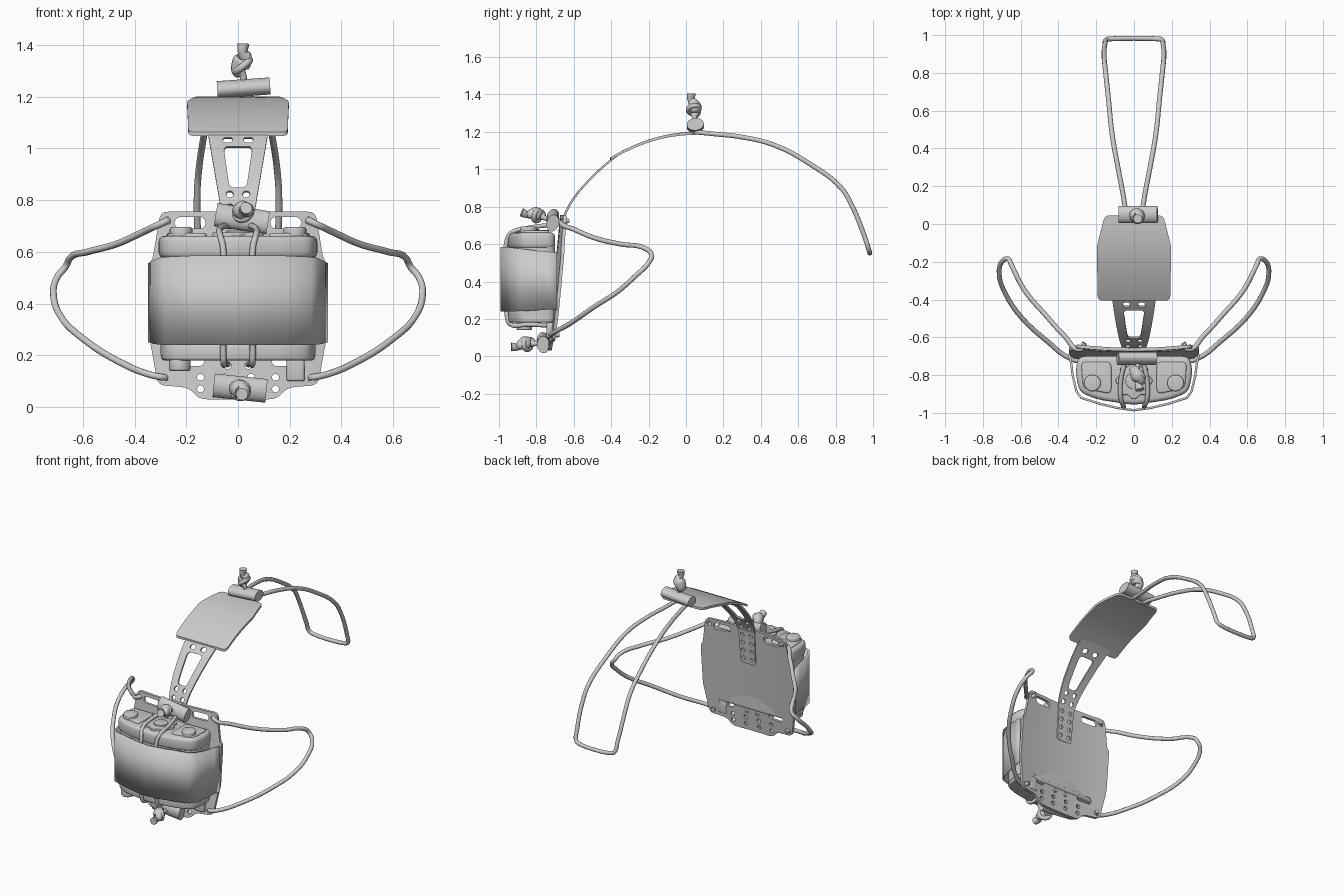
import bpy, bmesh, math
from mathutils import Matrix, Vector, Euler

if "Cube" in bpy.data.objects:
    bpy.data.objects.remove(bpy.data.objects["Cube"])


def finish(name, bm=None, mesh=None, angle=35):
    if mesh is None:
        mesh = bpy.data.meshes.new(name)
    if bm is None:
        bm = bmesh.new()
        bm.from_mesh(mesh)
        bmesh.ops.remove_doubles(bm, verts=bm.verts, dist=1e-5)
    bmesh.ops.recalc_face_normals(bm, faces=bm.faces)
    bm.to_mesh(mesh)
    bm.free()
    ob = bpy.data.objects.new(name, mesh)
    bpy.context.collection.objects.link(ob)
    bpy.ops.object.select_all(action='DESELECT')
    ob.select_set(True)
    bpy.context.view_layer.objects.active = ob
    bpy.ops.object.shade_smooth_by_angle(angle=math.radians(angle))
    return ob


def curve_mesh(cu):
    ob = bpy.data.objects.new("temp", cu)
    bpy.context.collection.objects.link(ob)
    dg = bpy.context.evaluated_depsgraph_get()
    me = bpy.data.meshes.new_from_object(ob.evaluated_get(dg))
    bpy.data.objects.remove(ob)
    return me


def tube(name, pts, r, cyclic=False, radii=None, matrix=None):
    cu = bpy.data.curves.new(name, 'CURVE')
    cu.dimensions = '3D'
    cu.bevel_depth, cu.bevel_resolution, cu.resolution_u = r, 3, 6
    cu.use_fill_caps = True
    s = cu.splines.new('BEZIER')
    s.bezier_points.add(len(pts) - 1)
    for i, (b, p) in enumerate(zip(s.bezier_points, pts)):
        b.co = p
        b.handle_left_type = b.handle_right_type = 'AUTO'
        b.radius = radii[i] if radii else 1
    s.use_cyclic_u = cyclic
    me = curve_mesh(cu)
    if matrix:
        me.transform(matrix)
    return finish(name, mesh=me, angle=60)


def mirrored(half):
    """Right-hand points, listed one way round, closed by their mirror image."""
    return half + [(-x, y) for x, y in reversed(half) if x > 1e-4]


def rounded(pts, r):
    out = []
    for i, p in enumerate(pts):
        p, a, b = Vector(p), Vector(pts[i - 1]), Vector(pts[(i + 1) % len(pts)])
        a = p + (a - p).normalized() * min(r, (a - p).length * .45)
        b = p + (b - p).normalized() * min(r, (b - p).length * .45)
        for t in (0, .25, .5, .75, 1):
            out.append(tuple(a * (1 - t) ** 2 + p * 2 * t * (1 - t) + b * t * t))
    return out


def slot(x, y, w, h):
    d = max(w - h, 0) / 2
    return [(x + math.copysign(d, math.cos(a)) + h / 2 * math.cos(a), y + h / 2 * math.sin(a))
            for a in [(k + .5) * math.tau / 16 for k in range(16)]]


def sheet(name, outline, holes, thick, place):
    """Flat perforated sheet, cut into strips and bent by place(u, v, w)."""
    cu = bpy.data.curves.new(name, 'CURVE')
    cu.dimensions, cu.fill_mode, cu.extrude = '2D', 'BOTH', thick / 2
    for loop in [outline] + holes:
        s = cu.splines.new('POLY')
        s.points.add(len(loop) - 1)
        for q, p in zip(s.points, loop):
            q.co = (p[0], p[1], 0, 1)
        s.use_cyclic_u = True
    me = curve_mesh(cu)
    bm = bmesh.new()
    bm.from_mesh(me)
    bmesh.ops.remove_doubles(bm, verts=bm.verts, dist=1e-5)
    for axis in (0, 1):
        lo, hi = min(p[axis] for p in outline), max(p[axis] for p in outline)
        for k in range(1, 12):
            co, no = [0, 0, 0], [0, 0, 0]
            co[axis], no[axis] = lo + (hi - lo) * k / 12, 1
            bmesh.ops.bisect_plane(bm, geom=bm.verts[:] + bm.edges[:] + bm.faces[:],
                                   plane_co=co, plane_no=no)
    for v in bm.verts:
        v.co = place(*v.co)
    return finish(name, bm, me)


def prism(name, pts, z0, z1, bevel=0):
    bm = bmesh.new()
    f = bm.faces.new([bm.verts.new((x, y, z0)) for x, y in pts])
    ext = bmesh.ops.extrude_face_region(bm, geom=[f])
    bmesh.ops.translate(bm, vec=(0, 0, z1 - z0),
                        verts=[g for g in ext['geom'] if isinstance(g, bmesh.types.BMVert)])
    if bevel:
        rim = [e for e in bm.edges if abs(e.verts[0].co.z - e.verts[1].co.z) < 1e-6]
        bmesh.ops.bevel(bm, geom=rim, offset=bevel, segments=3, profile=.5, affect='EDGES')
    return finish(name, bm)


def circle(x, y, r, n=24, lobes=0, depth=0):
    return [(x + (r + depth * math.cos(lobes * a)) * math.cos(a),
             y + (r + depth * math.cos(lobes * a)) * math.sin(a))
            for a in [k * math.tau / n for k in range(n)]]


# Back plate, slightly curved and tilted, with slots and holes
def plate_y(x, z):
    return -.734 + .092 * z + .2 * x * x

plate = mirrored([(.15, .03), (.19, .075), (.31, .085), (.33, .2), (.345, .28),
                  (.345, .56), (.33, .57), (.30, .755)])
holes = []
for s in (-1, 1):
    holes += [slot(s * .185, .712, .12, .045), slot(s * .185, .18, .11, .045),
              slot(s * .275, .72, .03, .03), slot(s * .285, .112, .03, .03)]
    holes += [slot(s * x, z, .027, .027) for x in (.05, .145) for z in (.07, .115)]
    holes.append(slot(s * .04, .16, .027, .027))
sheet("back_plate", rounded(plate, .03), holes, .018,
      lambda u, v, w: (u, plate_y(u, v) + w, v))


# Neck strap with a tapered window and rows of holes
def strap_y(z):
    t = max(z - .74, 0)
    return -.702 + .092 * min(z, .74) + .24 * t + 1.67 * t * t - .02 * max(0, 1 - t / .2)

strap = mirrored([(.055, .51), (.06, .72), (.072, .80), (.115, 1.05), (.115, 1.07)])
window = rounded(mirrored([(.033, .845), (.056, 1.005)]), .02)
rows = [slot(s * .032, z, .028, .026) for s in (-1, 1) for z in (.545, .60, .655, .71, .77, .82)]
rows += [slot(s * .04, 1.03, .038, .02) for s in (-1, 1)]
sheet("neck_strap", rounded(strap, .02), [window] + rows, .01,
      lambda u, v, w: (u, strap_y(v) + w, v - w * .6))

# Curved head pad
pad = mirrored([(.192, -.405), (.197, -.12), (.155, .045)])
sheet("head_pad", rounded(pad, .025), [], .016,
      lambda u, v, w: (u, v, 1.192 - .66 * (.05 - v) ** 2 + w))

# Over-head cord loop
half = [(.04, .04, 1.20), (.055, .14, 1.19), (.085, .30, 1.172), (.115, .47, 1.13), (.135, .66, 1.03),
        (.153, .83, .90), (.158, .88, .82), (.153, .955, .64), (.145, .976, .575), (.125, .98, .562)]
tube("head_cord", half + [(-x, y, z) for x, y, z in reversed(half)], .013)

# Side cord loops
side = [(.262, -.63, .725), (.285, -.665, .715), (.37, -.59, .675), (.47, -.48, .63), (.58, -.35, .60),
        (.65, -.215, .575), (.665, -.185, .545), (.70, -.20, .50), (.713, -.27, .43),
        (.685, -.36, .35), (.60, -.49, .265), (.46, -.62, .175), (.34, -.71, .125),
        (.29, -.72, .115), (.275, -.68, .115)]
for s, label in ((-1, "left"), (1, "right")):
    tube(label + "_side_cord", [(s * x, y, z) for x, y, z in side], .013)

# Pack housing: core with upper and lower caps
body = mirrored([(.295, -.70), (.31, -.78), (.29, -.89), (.19, -.93), (0, -.958)])
prism("pack_core", rounded([(x * .98, -.69 + (y + .69) * .97) for x, y in body], .04), .2, .64)
prism("pack_lower_cap", rounded([(x * .97, y) for x, y in body], .04), .18, .245, .012)
prism("pack_upper_cap", rounded(body, .04), .575, .662, .022)
for s in (-1, 1):
    prism("cap_shoulder", rounded([(s * .12, -.73), (s * .28, -.73), (s * .27, -.87), (s * .12, -.90)], .03),
          .65, .672, .008)
    prism("top_knob", circle(s * .22, -.842, .044), .65, .695, .008)
prism("centre_dial", circle(0, -.83, .09, 64, 8, .008), .65, .675, .004)
prism("dial_hub", circle(0, -.83, .045), .67, .682, .003)
prism("bottom_knob", circle(-.225, -.865, .042), .14, .19, .008)
prism("bottom_socket", rounded([(.188, -.70), (.258, -.70), (.258, -.745), (.188, -.745)], .015), .10, .19, .008)

# Wrap-around band holding the pack to the plate
right = [(.343, -.69, .25, .555), (.332, -.74, .25, .56), (.325, -.80, .245, .565),
         (.305, -.885, .242, .576), (.28, -.92, .24, .58), (.18, -.952, .24, .585), (.09, -.973, .24, .585)]
band = right + [(0, -.986, .24, .585)] + [(-p[0],) + p[1:] for p in reversed(right)]
bm = bmesh.new()
cols = [(bm.verts.new((x, y, a)), bm.verts.new((x, y, b))) for x, y, a, b in band]
for p, q in zip(cols, cols[1:]):
    bm.faces.new((p[0], q[0], q[1], p[1]))
ob = finish("pack_band", bm, angle=15)
m = ob.modifiers.new("thickness", 'SOLIDIFY')
m.thickness, m.offset = .012, 0

# Vertical cords around the pack
for s in (-1, 1):
    tube("pack_cord", [(s * .03, -.69, .70), (s * .05, -.74, .70), (s * .072, -.85, .685),
                       (s * .068, -.935, .66), (s * .058, -.958, .62), (s * .057, -.958, .40),
                       (s * .057, -.958, .22), (s * .056, -.94, .172), (s * .05, -.85, .17),
                       (s * .04, -.71, .165)], .012)


# Cord locks: barrel plus knotted cord end
def cord_lock(label, loc, rot, length):
    M = Matrix.Translation(loc) @ Euler([math.radians(a) for a in rot]).to_matrix().to_4x4()
    bm = bmesh.new()
    bmesh.ops.create_cone(bm, cap_ends=True, segments=24, radius1=1, radius2=1, depth=.205,
                          matrix=M @ Matrix.Diagonal((1, .046, .033, 1)) @ Matrix.Rotation(math.pi / 2, 4, 'Y'))
    finish(label + "_lock_barrel", bm)
    k = length / .165
    knot = [(0, 0, .02), (0, 0, .05), (-.012, .005, .065), (.0, .006, .10),
            (.012, 0, .122), (.006, -.008, .135), (.01, -.004, .172)]
    tube(label + "_cord_knot", [(x, y, z * k) for x, y, z in knot], .02, False,
         [.6, .7, 1.5, 1.9, 1.4, .9, 1.2], M)
    tube(label + "_knot_wrap", [(-.026, 0, .066 * k), (0, -.028, .085 * k), (.03, .005, .105 * k),
                                (0, .028, .085 * k)], .014, True, None, M)

cord_lock("top", (.022, .05, 1.234), (6, -4, 0), .165)
cord_lock("upper", (.015, -.712, .728), (74, 9, 0), .165)
cord_lock("lower", (.008, -.763, .073), (96, 6, 0), .165)
